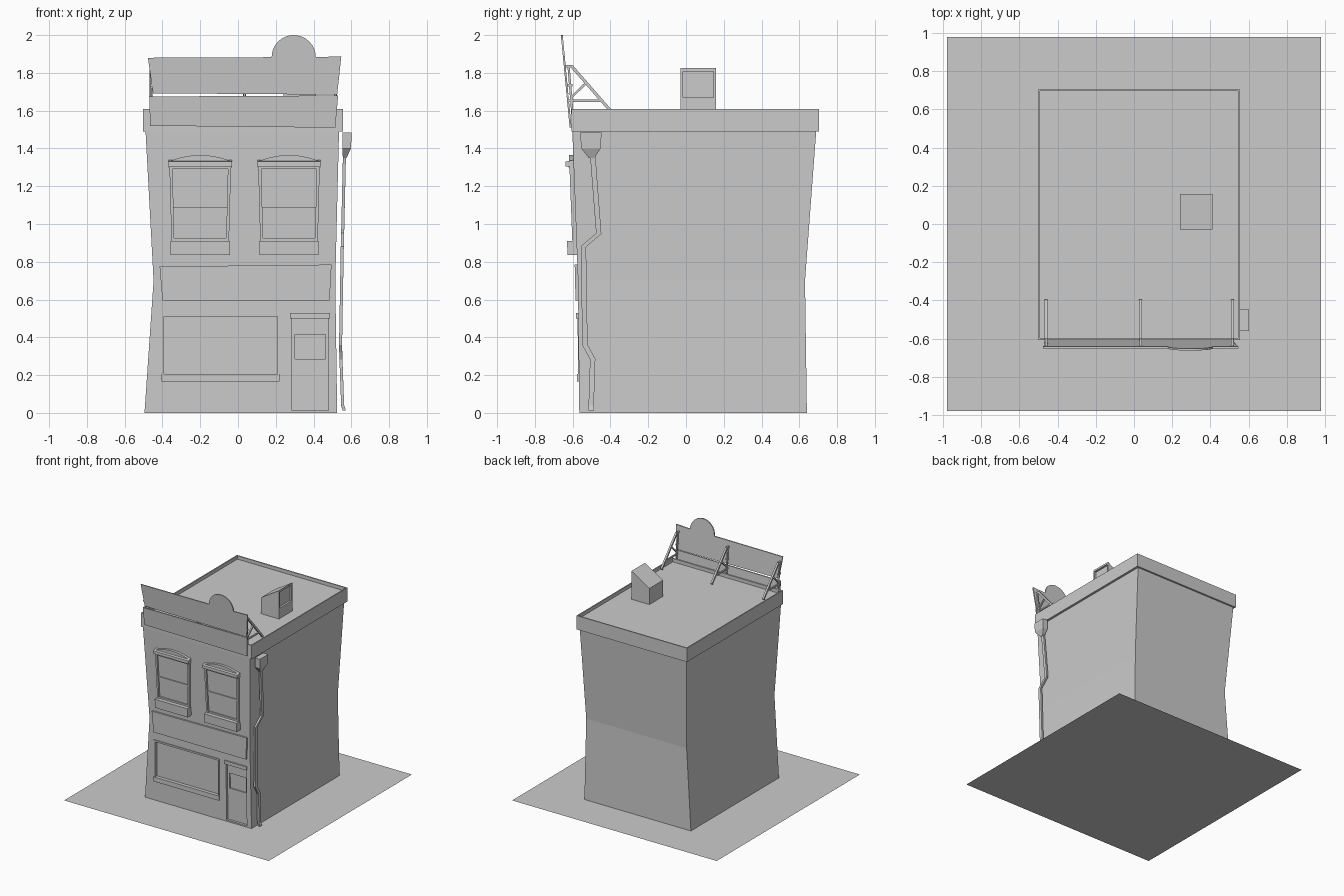
import bpy, bmesh, math
from mathutils import Vector

if "Cube" in bpy.data.objects:
    bpy.data.objects.remove(bpy.data.objects["Cube"])


def wall_y(z):
    """Front wall surface, which leans outwards towards the top."""
    return -0.565 - 0.007 * z / 0.7 if z < 0.7 else -0.572 - 0.03 * (z - 0.7) / 0.79


def sign_y(z):
    """Plane of the tilted rooftop sign."""
    return -0.616 - 0.095 * (z - 1.51)


def make(name, verts, faces):
    me = bpy.data.meshes.new(name)
    bm = bmesh.new()
    vs = [bm.verts.new(v) for v in verts]
    for f in faces:
        bm.faces.new([vs[i] for i in f])
    bmesh.ops.recalc_face_normals(bm, faces=bm.faces)
    bm.to_mesh(me)
    bm.free()
    ob = bpy.data.objects.new(name, me)
    bpy.context.collection.objects.link(ob)
    return ob


def loft(name, rings):
    """Closed solid through rings of equal vertex count."""
    n = len(rings[0])
    verts = [v for r in rings for v in r]
    faces = [tuple(range(n)), tuple(range(len(verts) - n, len(verts)))]
    for k in range(len(rings) - 1):
        for i in range(n):
            j = (i + 1) % n
            faces.append((k * n + i, k * n + j, (k + 1) * n + j, (k + 1) * n + i))
    return make(name, verts, faces)


def slab(name, pts, out, depth, surf=wall_y):
    """Panel of (x, z) outline lying on a surface, standing out by `out`."""
    return loft(name, [[(x, surf(z) - out, z) for x, z in pts],
                       [(x, surf(z) - out + depth, z) for x, z in pts]])


def rect(x0, x1, z0, z1):
    return [(x0, z0), (x1, z0), (x1, z1), (x0, z1)]


def bar(name, a, b, w=0.012):
    """Square bar lying in a plane of constant x."""
    a, b = Vector(a), Vector(b)
    side = (b - a).normalized().cross(Vector((1, 0, 0))) * w / 2
    ux = Vector((w / 2, 0, 0))
    return loft(name, [[p - side - ux, p + side - ux, p + side + ux, p - side + ux] for p in (a, b)])


def level(x0, x1, y0, y1, z):
    return [(x0, y0, z), (x1, y0, z), (x1, y1, z), (x0, y1, z)]


def recess(ob, cutter):
    m = ob.modifiers.new("recess", 'BOOLEAN')
    m.object, m.operation, m.solver = cutter, 'DIFFERENCE', 'EXACT'
    bpy.context.view_layer.objects.active = ob
    bpy.ops.object.modifier_apply(modifier=m.name)
    bpy.data.objects.remove(cutter)


# base plot
make("base_plot", level(-0.98, 0.98, -0.98, 0.98, 0), [(0, 1, 2, 3)])

# pinched building body with shop window and door recesses
body = loft("building_body", [level(-0.495, 0.525, wall_y(0), 0.64, 0),
                              level(-0.447, 0.515, wall_y(0.7), 0.63, 0.7),
                              level(-0.49, 0.535, wall_y(1.49), 0.69, 1.5)])
recess(body, slab("cutter", rect(-0.395, 0.21, 0.2, 0.515), 0.05, 0.075))
recess(body, slab("cutter", rect(0.285, 0.48, 0.012, 0.51), 0.05, 0.08))

# cornice with a sunken roof deck
roof = loft("cornice_and_roof", [level(-0.503, 0.555, -0.607, 0.705, 1.49),
                                 level(-0.503, 0.555, -0.607, 0.705, 1.61),
                                 level(-0.493, 0.545, -0.597, 0.695, 1.61),
                                 level(-0.493, 0.545, -0.597, 0.695, 1.58)])

# shop window trim
slab("shop_sill", rect(-0.405, 0.22, 0.165, 0.205), 0.01, 0.03)
slab("shop_head", rect(-0.405, 0.22, 0.51, 0.525), 0.006, 0.02)
slab("shop_jamb_left", rect(-0.405, -0.393, 0.205, 0.51), 0.004, 0.02)
slab("shop_jamb_right", rect(0.208, 0.22, 0.205, 0.51), 0.004, 0.02)

# door
slab("door_head", rect(0.275, 0.487, 0.5, 0.53), 0.012, 0.04)
slab("door_lower_panel", rect(0.285, 0.48, 0.012, 0.285), -0.02, 0.015)
slab("door_top_rail", rect(0.285, 0.48, 0.415, 0.5), -0.02, 0.015)
for x in (0.285, 0.462):
    slab("door_stile", rect(x, x + 0.018, 0.285, 0.415), -0.02, 0.015)

# shop front name board (blank)
slab("shop_board", [(-0.40, 0.595), (0.485, 0.595), (0.495, 0.785), (-0.415, 0.775)], 0.014, 0.02)

# upper windows, tapering downwards
for cx, side in ((-0.2, "left"), (0.27, "right")):
    n = side + "_window_"
    slab(n + "pane", [(cx - .145, .9), (cx + .145, .9), (cx + .155, 1.31), (cx - .155, 1.31)], 0.006, 0.02)
    for s in (-1, 1):
        slab(n + "jamb", [(cx + s * .137, .9), (cx + s * .152, .9),
                          (cx + s * .163, 1.31), (cx + s * .147, 1.31)], 0.022, 0.04)
    slab(n + "middle_rail", rect(cx - .142, cx + .142, 1.085, 1.1), 0.014, 0.02)
    slab(n + "bottom_rail", rect(cx - .14, cx + .14, 0.9, 0.925), 0.016, 0.03)
    slab(n + "sill", rect(cx - .157, cx + .157, 0.835, 0.91), 0.05, 0.07)
    slab(n + "head", rect(cx - .155, cx + .155, 1.29, 1.31), 0.026, 0.04)
    arch = [(cx + .168 * t / 5, 1.33 + .035 * (1 - (t / 5) ** 2)) for t in range(5, -6, -1)]
    slab(n + "arch", [(cx - .168, 1.30), (cx + .168, 1.30)] + arch, 0.022, 0.05)
    # sloping hood face in front of the arch
    low = [(x, wall_y(z) - 0.042, min(z, 1.335)) for x, z in arch]
    loft(n + "hood", [[(cx - .168, -.637, 1.305), (cx + .168, -.637, 1.305),
                       (cx + .168, -.637, 1.33), (cx - .168, -.637, 1.33)],
                      [(cx - .168, -.59, 1.305), (cx + .168, -.59, 1.305),
                       (cx + .168, -.59, 1.34), (cx - .168, -.59, 1.34)]])

# rooftop sign: lower board, upper board with round crest
slab("lower_sign_board", [(-0.465, 1.52), (0.515, 1.51), (0.53, 1.68), (-0.47, 1.675)], 0, 0.01, sign_y)
crest = [(0.295 + 0.117 * math.cos(a), 1.883 + 0.117 * math.sin(a))
         for a in [math.pi * i / 16 for i in range(17)]]
slab("upper_sign_board", [(-0.45, 1.692), (0.525, 1.685), (0.547, 1.888)] + crest + [(-0.477, 1.88)],
     0, 0.01, sign_y)

# sign braces
for x in (-0.46, 0.035, 0.515):
    bar("brace_post", (x, -0.598, 1.54), (x, -0.622, 1.84))
    bar("brace_diagonal", (x, -0.605, 1.835), (x, -0.4, 1.6), 0.016)
    bar("brace_rail", (x, -0.625, 1.652), (x, -0.44, 1.652))
    bar("brace_strut", (x, -0.608, 1.67), (x, -0.53, 1.745))
    for z in (1.735, 1.835):
        bar("brace_clip", (x, sign_y(z), z), (x, -0.6, z))

# slant-topped roof light with a recessed face
light = loft("roof_light", [level(0.24, 0.412, -0.028, 0.158, 1.575),
                            [(0.24, -0.028, 1.72), (0.412, -0.028, 1.825),
                             (0.412, 0.158, 1.825), (0.24, 0.158, 1.72)]])
recess(light, loft("cutter", [level(0.395, 0.45, -0.015, 0.145, 1.67),
                              level(0.395, 0.45, -0.015, 0.145, 1.808)]))

# drainpipe: swept square section, then the hopper head
path = [(0.567, -0.5, 1.39), (0.563, -0.492, 1.34), (0.554, -0.462, 0.95), (0.552, -0.543, 0.88),
        (0.543, -0.535, 0.36), (0.545, -0.494, 0.285), (0.554, -0.502, 0.04), (0.563, -0.502, 0.012)]
rings = []
for i, p in enumerate(path):
    a, b = Vector(path[max(i - 1, 0)]), Vector(path[min(i + 1, len(path) - 1)])
    t = (b - a).normalized()
    s = t.cross(Vector((1, 0, 0))).normalized() * 0.014
    u = Vector((0.008, 0, 0))
    rings.append([Vector(p) - s - u, Vector(p) + s - u, Vector(p) + s + u, Vector(p) - s + u])
loft("drainpipe", rings)
loft("drain_hopper", [level(0.555, 0.575, -0.515, -0.485, 1.35),
                      level(0.553, 0.598, -0.555, -0.452, 1.4),
                      level(0.553, 0.602, -0.56, -0.447, 1.485)])
